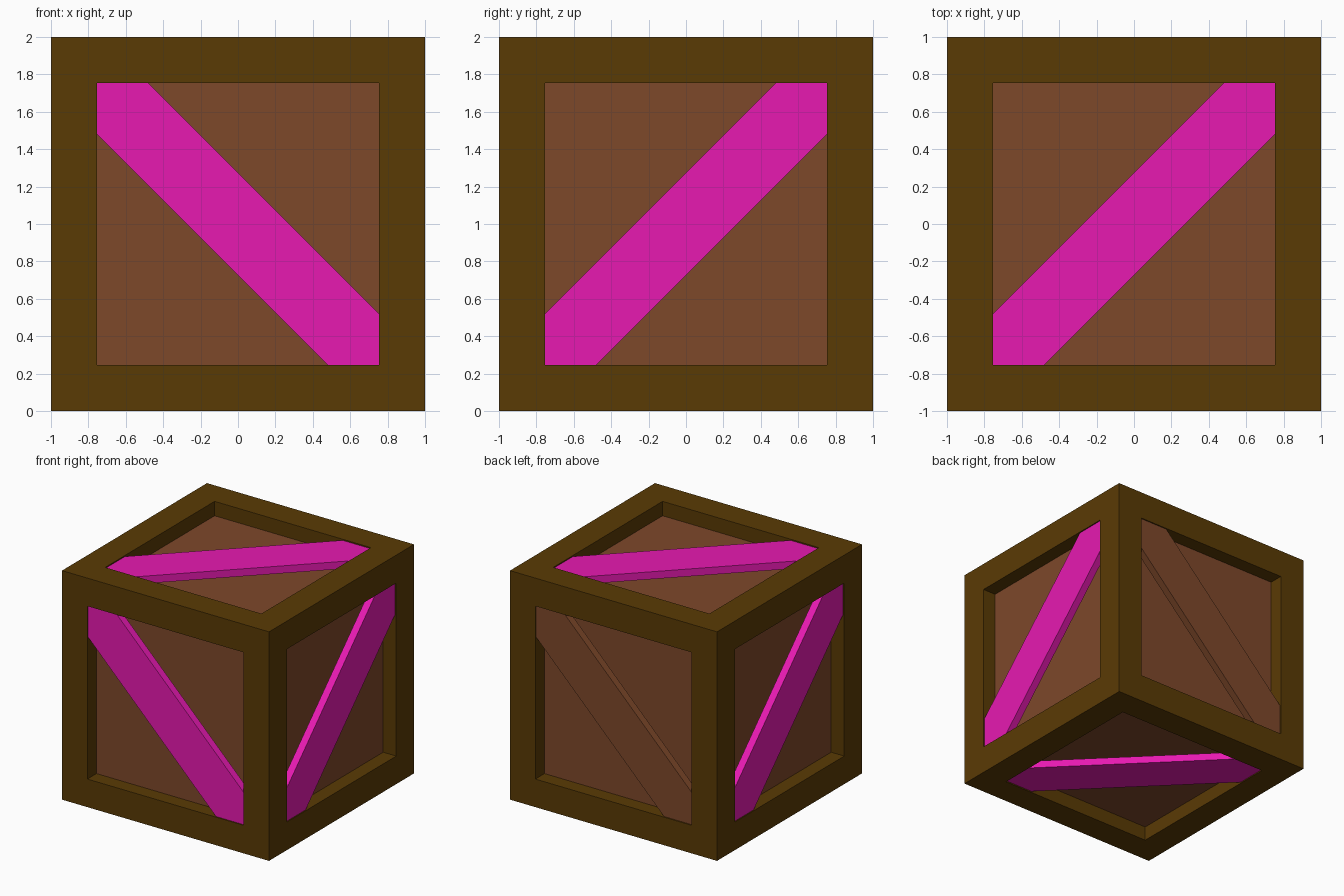
import bpy
import bmesh
from mathutils import Matrix, Vector

cube = bpy.data.objects.get("Cube")
if cube:
    bpy.data.objects.remove(cube, do_unlink=True)

BORDER = 0.245      # width of the frame beams
PANEL = 0.874       # distance of the panels from the centre
BAR_OUT = 0.99      # outer and inner faces of the braces
BAR_IN = 0.925
CENTRE = Vector((0, 0, 1))


def material(name, rgb):
    mat = bpy.data.materials.new(name)
    mat.use_nodes = True
    mat.diffuse_color = (*rgb, 1)
    bsdf = mat.node_tree.nodes["Principled BSDF"]
    bsdf.inputs["Base Color"].default_value = (*rgb, 1)
    return mat


def add_object(name, bm, mat):
    bmesh.ops.recalc_face_normals(bm, faces=bm.faces)
    mesh = bpy.data.meshes.new(name)
    bm.to_mesh(mesh)
    bm.free()
    mesh.materials.append(mat)
    obj = bpy.data.objects.new(name, mesh)
    obj.location = CENTRE
    bpy.context.scene.collection.objects.link(obj)
    return obj


frame_brown = material("dark frame brown", (0.102, 0.043, 0.0015))
panel_brown = material("panel brown", (0.208, 0.065, 0.023))
magenta = material("magenta", (0.80, 0.010, 0.44))

# Frame: a cube with a square opening sunk into each side
bm = bmesh.new()
bmesh.ops.create_cube(bm, size=2)
bm.normal_update()
sides = bm.faces[:]
bmesh.ops.inset_individual(bm, faces=sides, thickness=BORDER, use_even_offset=True)
for face in sides:
    normal = face.normal.copy()
    floor = bmesh.ops.extrude_discrete_faces(bm, faces=[face])["faces"][0]
    bmesh.ops.translate(bm, vec=normal * (PANEL - 1.01), verts=floor.verts)
    bm.faces.remove(floor)
add_object("frame", bm, frame_brown)

# Panels: one inner box closing all six openings
bm = bmesh.new()
bmesh.ops.create_cube(bm, size=2 * PANEL)
add_object("panels", bm, panel_brown)


# Braces: a diagonal bar, ends trimmed square, running along u + v
def brace(name, u, v, mat):
    axes = Matrix((u, v, u.cross(v))).transposed()
    e = 1 - BORDER + 0.005
    c = e - 0.275
    outline = [(-e, -e), (-c, -e), (e, c), (e, e), (c, e), (-e, -c)]
    bm = bmesh.new()
    base = bm.faces.new([bm.verts.new(axes @ Vector((a, b, BAR_IN))) for a, b in outline])
    top = bmesh.ops.extrude_face_region(bm, geom=[base], use_keep_orig=True)["geom"]
    verts = [g for g in top if isinstance(g, bmesh.types.BMVert)]
    bmesh.ops.translate(bm, vec=axes.col[2] * (BAR_OUT - BAR_IN), verts=verts)
    add_object(name, bm, mat)


X, Y, Z = Vector((1, 0, 0)), Vector((0, 1, 0)), Vector((0, 0, 1))
brace("top_brace", X, Y, magenta)
brace("bottom_brace", X, -Y, magenta)
brace("front_brace", Z, -X, magenta)
brace("back_brace", Z, X, panel_brown)
brace("left_brace", Y, Z, magenta)
brace("right_brace", -Y, Z, magenta)
